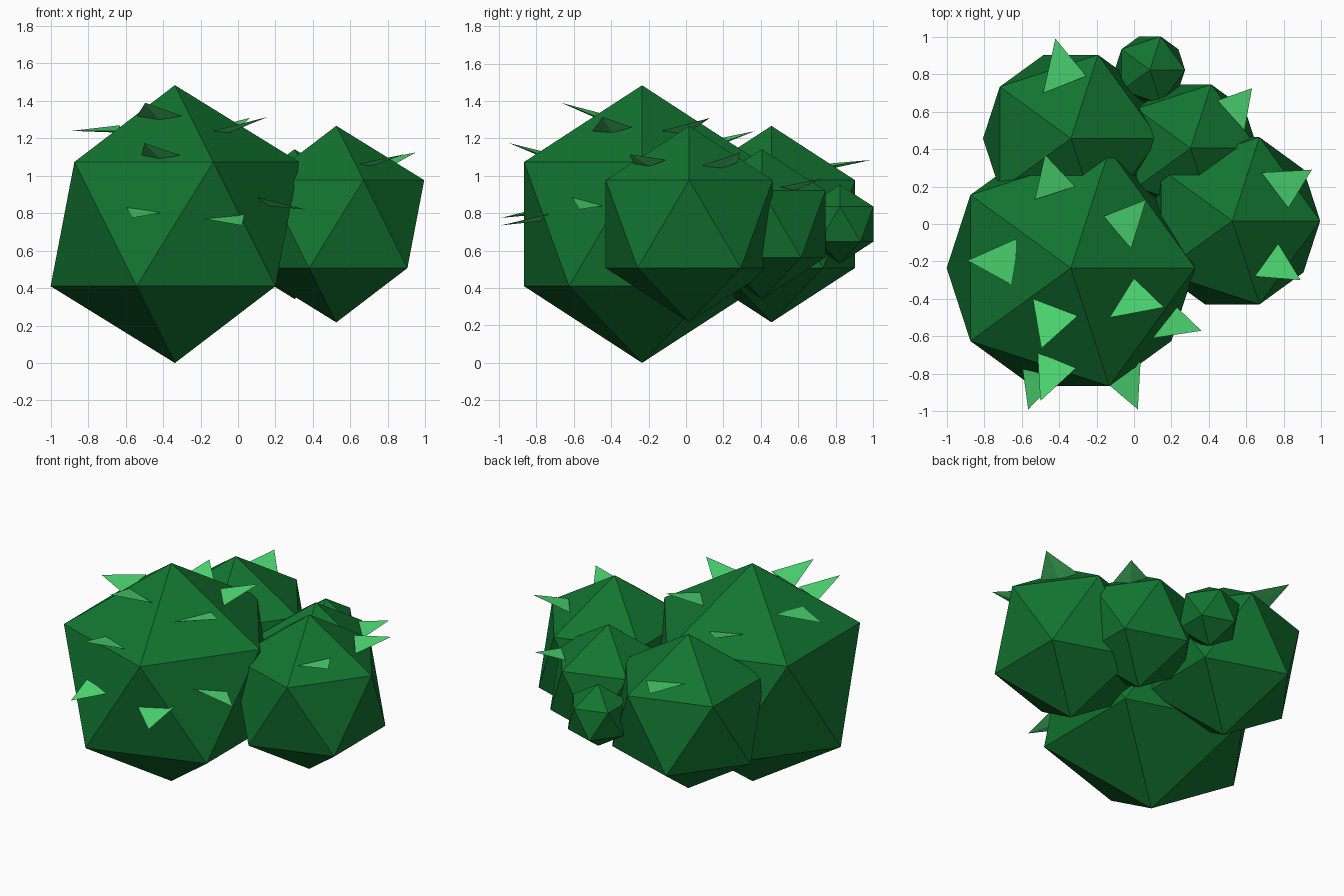
import bpy, bmesh
from mathutils import Vector


def material(name, rgb):
    m = bpy.data.materials.new(name)
    m.diffuse_color = (*rgb, 1)
    return m


dark_green = material("dark green", (0.006, 0.175, 0.03))
light_green = material("light green", (0.075, 0.69, 0.17))

# Foliage clumps: low-poly icospheres as (x, y, radius), all centred at one height
CLUMPS = [(-0.337, -0.235, 0.742), (0.525, 0.017, 0.525), (-0.337, 0.457, 0.525),
          (0.302, 0.405, 0.4), (0.085, 0.823, 0.21)]
for x, y, r in CLUMPS:
    bpy.ops.mesh.primitive_ico_sphere_add(subdivisions=1, radius=r, location=(x, y, 0.742))
    ob = bpy.context.object
    ob.name = "foliage_clump"
    ob.data.materials.append(dark_green)


# Leaf: thin wedge from a tip to a base edge, with a shallow keel underneath
def leaf(tip, b1, b2):
    tip, b1, b2 = Vector(tip), Vector(b1), Vector(b2)
    n = (b1 - tip).cross(b2 - tip).normalized()
    if n.z < 0:
        n = -n
    keel = (b1 + b2) / 2 - n * 0.025
    bm = bmesh.new()
    bmesh.ops.convex_hull(bm, input=[bm.verts.new(p) for p in (tip, b1, b2, keel)])
    bmesh.ops.recalc_face_normals(bm, faces=bm.faces)
    me = bpy.data.meshes.new("leaf")
    bm.to_mesh(me)
    bm.free()
    me.materials.append(light_green)
    bpy.context.collection.objects.link(bpy.data.objects.new("leaf", me))


# Leaves on the large front clump
leaf((-0.475, 0.37, 1.24), (-0.53, 0.13, 1.19), (-0.315, 0.20, 1.18))
leaf((0.065, 0.13, 1.31), (-0.165, 0.04, 1.25), (-0.015, -0.13, 1.24))
leaf((-0.89, -0.195, 1.24), (-0.63, -0.08, 1.27), (-0.635, -0.335, 1.24))
leaf((-0.495, -0.665, 1.39), (-0.54, -0.40, 1.32), (-0.30, -0.49, 1.32))
leaf((0.16, -0.445, 1.315), (0.0, -0.29, 1.26), (-0.13, -0.50, 1.24))
leaf((0.36, -0.57, 0.82), (0.23, -0.445, 0.84), (0.10, -0.61, 0.885))
leaf((-0.50, -0.945, 1.175), (-0.515, -0.685, 1.11), (-0.31, -0.77, 1.11))
leaf((-0.565, -0.99, 0.775), (-0.595, -0.775, 0.83), (-0.40, -0.82, 0.805))
leaf((0.02, -0.99, 0.735), (0.035, -0.735, 0.795), (-0.18, -0.82, 0.77))
# Leaves on the right clump
leaf((0.95, 0.29, 1.125), (0.68, 0.275, 1.07), (0.825, 0.085, 1.055))
leaf((0.89, -0.30, 1.115), (0.77, -0.105, 1.085), (0.645, -0.28, 1.065))
# Leaves on the back clumps
leaf((0.63, 0.725, 0.985), (0.445, 0.66, 0.955), (0.59, 0.50, 0.94))
leaf((-0.42, 0.99, 1.085), (-0.485, 0.70, 1.06), (-0.255, 0.79, 1.055))
